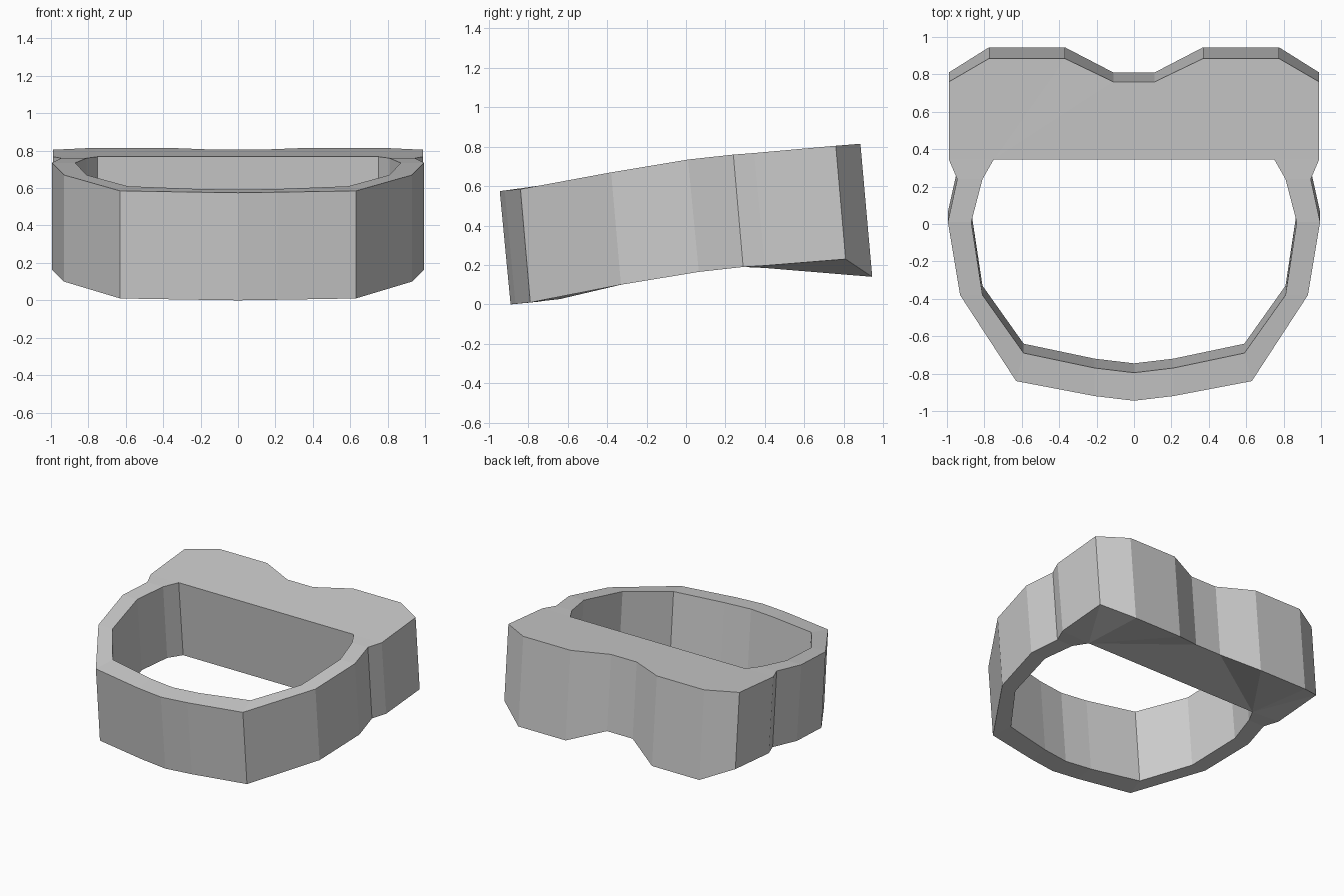
import bpy, bmesh

if "Cube" in bpy.data.objects:
    bpy.data.objects.remove(bpy.data.objects["Cube"])

# Right-half profiles: (x, y_top, z_top, y_bottom, z_bottom), front to back
outer = [(0, -.945, .575, -.89, 0), (.21, -.92, .578, -.865, .003), (.63, -.84, .585, -.79, .01),
         (.93, -.38, .67, -.33, .1), (.995, .01, .735, .065, .165), (.945, .24, .76, .29, .19),
         (.99, .345, .768, .4, .197), (.99, .76, .805, .81, .23), (.775, .885, .815, .945, .14),
         (.37, .885, .815, .945, .14), (.11, .76, .805, .81, .23)]
inner = [(0, -.795, .592, -.745, .014), (.21, -.77, .595, -.72, .018), (.59, -.69, .61, -.64, .027),
         (.81, -.38, .67, -.33, .1), (.87, .01, .735, .065, .165), (.81, .24, .76, .29, .19),
         (.75, .345, .768, .4, .185)]

bm = bmesh.new()


def columns(profile, side):
    """Top and bottom vertex for each profile point."""
    return [(bm.verts.new((side * x, yt, zt)), bm.verts.new((side * x, yb, zb)))
            for x, yt, zt, yb, zb in profile]


def wall(a, b):
    bm.faces.new((a[0], b[0], b[1], a[1]))


ends = []
for side in (1, -1):
    o, i = columns(outer, side), columns(inner, side)
    for loop in (o, i):
        for a, b in zip(loop, loop[1:]):
            wall(a, b)
    for lv in (0, 1):
        # band rim
        for k in range(6):
            bm.faces.new((o[k][lv], o[k + 1][lv], i[k + 1][lv], i[k][lv]))
        # lobed back block, fanned from the inner corner
        for k in range(6, 10):
            bm.faces.new((i[6][lv], o[k][lv], o[k + 1][lv]))
    ends.append((o[-1], i[-1]))

# middle of the back block
(ro, ri), (lo, li) = ends
wall(ro, lo)
wall(ri, li)
for lv in (0, 1):
    bm.faces.new((ri[lv], ro[lv], lo[lv], li[lv]))

bmesh.ops.remove_doubles(bm, verts=bm.verts, dist=.0005)
bmesh.ops.recalc_face_normals(bm, faces=bm.faces)
mesh = bpy.data.meshes.new("lobed_ring")
bm.to_mesh(mesh)
bm.free()
bpy.context.collection.objects.link(bpy.data.objects.new("lobed_ring", mesh))
